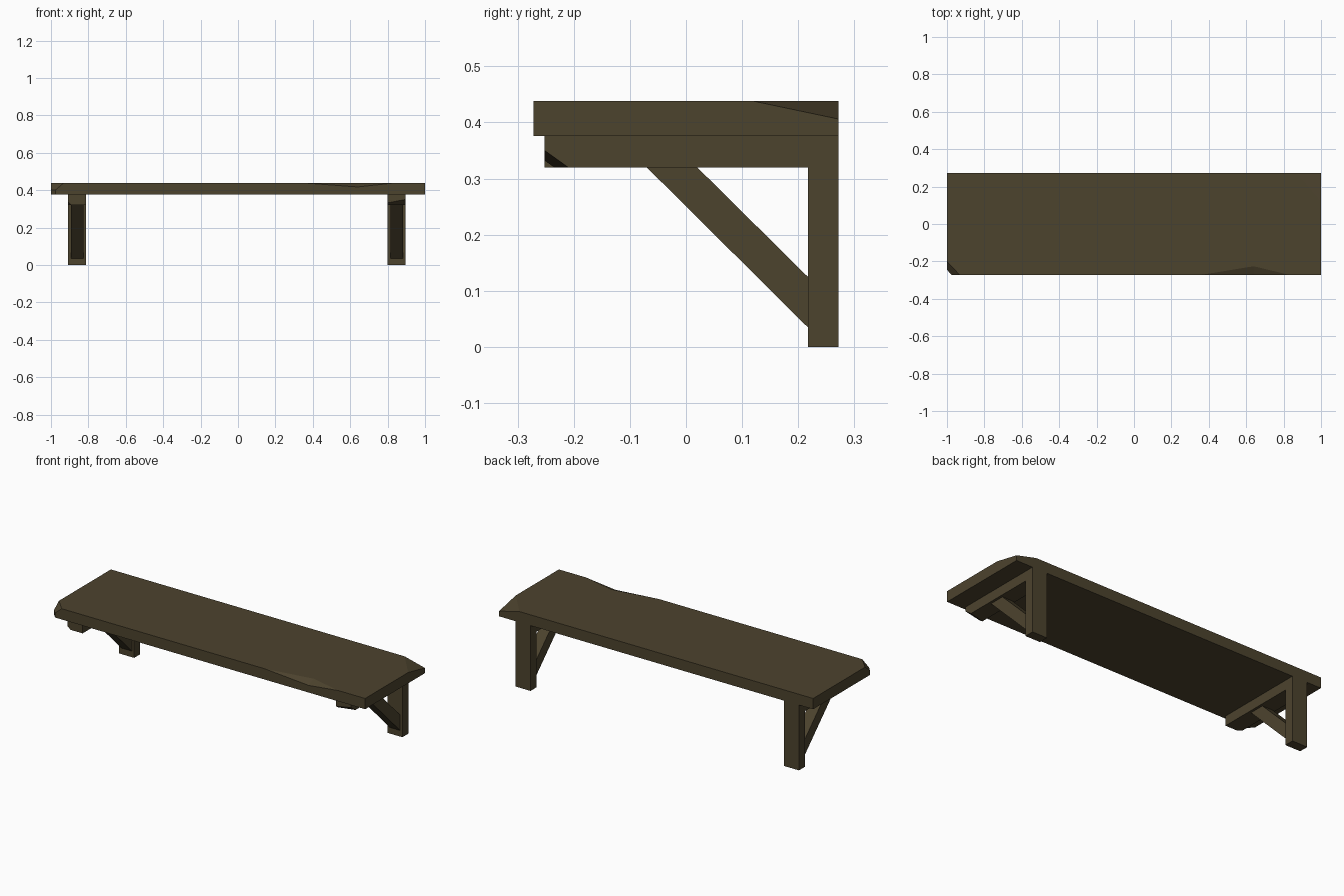
import bpy, bmesh
from mathutils import Vector, geometry

if "Cube" in bpy.data.objects:
    bpy.data.objects.remove(bpy.data.objects["Cube"])

wood = bpy.data.materials.new("dark_wood")
wood.diffuse_color = (0.073, 0.056, 0.027, 1)
wood.use_nodes = True
wood.node_tree.nodes["Principled BSDF"].inputs["Base Color"].default_value = wood.diffuse_color


def chip(bm, a, b, c, outward):
    """Slice off everything beyond the plane a-b-c on the outward side, and cap it."""
    n = geometry.normal(Vector(a), Vector(b), Vector(c))
    if n.dot(Vector(outward)) < 0:
        n = -n
    res = bmesh.ops.bisect_plane(bm, geom=bm.verts[:] + bm.edges[:] + bm.faces[:],
                                 plane_co=a, plane_no=n, clear_outer=True)
    edges = [e for e in res["geom_cut"] if isinstance(e, bmesh.types.BMEdge) and e.is_boundary]
    bmesh.ops.edgeloop_fill(bm, edges=edges)


def finish(name, bm):
    bmesh.ops.recalc_face_normals(bm, faces=bm.faces[:])
    me = bpy.data.meshes.new(name)
    bm.to_mesh(me)
    bm.free()
    me.materials.append(wood)
    ob = bpy.data.objects.new(name, me)
    bpy.context.collection.objects.link(ob)
    return ob


def prism(x0, x1, profile):
    """Extrude a (y, z) profile between two x positions."""
    bm = bmesh.new()
    rings = [[bm.verts.new((x, y, z)) for y, z in profile] for x in (x0, x1)]
    n = len(profile)
    for r in rings:
        bm.faces.new(r)
    for i in range(n):
        j = (i + 1) % n
        bm.faces.new((rings[0][i], rings[0][j], rings[1][j], rings[1][i]))
    bmesh.ops.recalc_face_normals(bm, faces=bm.faces[:])
    return bm


def box(y0, y1, z0, z1):
    return [(y0, z0), (y1, z0), (y1, z1), (y0, z1)]


W, B, T = 0.272, 0.376, 0.438

# shelf board, with a splintered notch in its top front edge
bm = bmesh.new()
pts = [(-1, -W, B), (1, -W, B), (1, W, B), (-1, W, B),
       (-1, -W, T), (1, -W, T), (1, W, T), (-1, W, T),
       (0.36, -W, T), (0.64, -0.226, T), (0.83, -W, T), (0.64, -W, 0.417)]
v = [bm.verts.new(p) for p in pts]
for f in ((3, 2, 1, 0), (1, 2, 6, 5), (2, 3, 7, 6), (3, 0, 4, 7),
          (4, 8, 9, 10, 5, 6, 7), (0, 1, 5, 10, 11, 8, 4), (8, 11, 9), (9, 11, 10)):
    bm.faces.new([v[i] for i in f])
# worn back right corner, then the broken front left corner
chip(bm, (1, 0.12, T), (1, W, 0.406), (0.87, W, T), (0, 0, 1))
chip(bm, (-1, -0.245, T), (-0.975, -W, T), (-1, -0.245, B), (-1, -1, 0))
chip(bm, (-1, -0.20, T), (-0.932, -W, T), (-0.9875, -0.2585, 0.402), (-1, -1, 1))
finish("shelf_board", bm)

# two wall brackets: post, arm and diagonal brace
for side, x0, x1 in (("left", -0.91, -0.813), ("right", 0.80, 0.895)):
    finish(side + "_post", prism(x0, x1, box(0.217, W, 0, 0.32)))
    arm = prism(x0, x1, box(-0.252, W, 0.32, B))
    if side == "right":
        chip(arm, (x1, -0.252, 0.35), (x1, -0.21, 0.32), (x0, -0.235, 0.32), (0, -1, -1))
    else:
        chip(arm, (x0, -0.252, 0.337), (x0 + 0.02, -0.252, 0.32), (x0, -0.235, 0.32), (-1, -1, -1))
    finish(side + "_arm", arm)
    finish(side + "_brace", prism(x0 + 0.016, x1 - 0.014,
           [(-0.07, 0.32), (0.217, 0.035), (0.217, 0.125), (0.02, 0.32)]))
